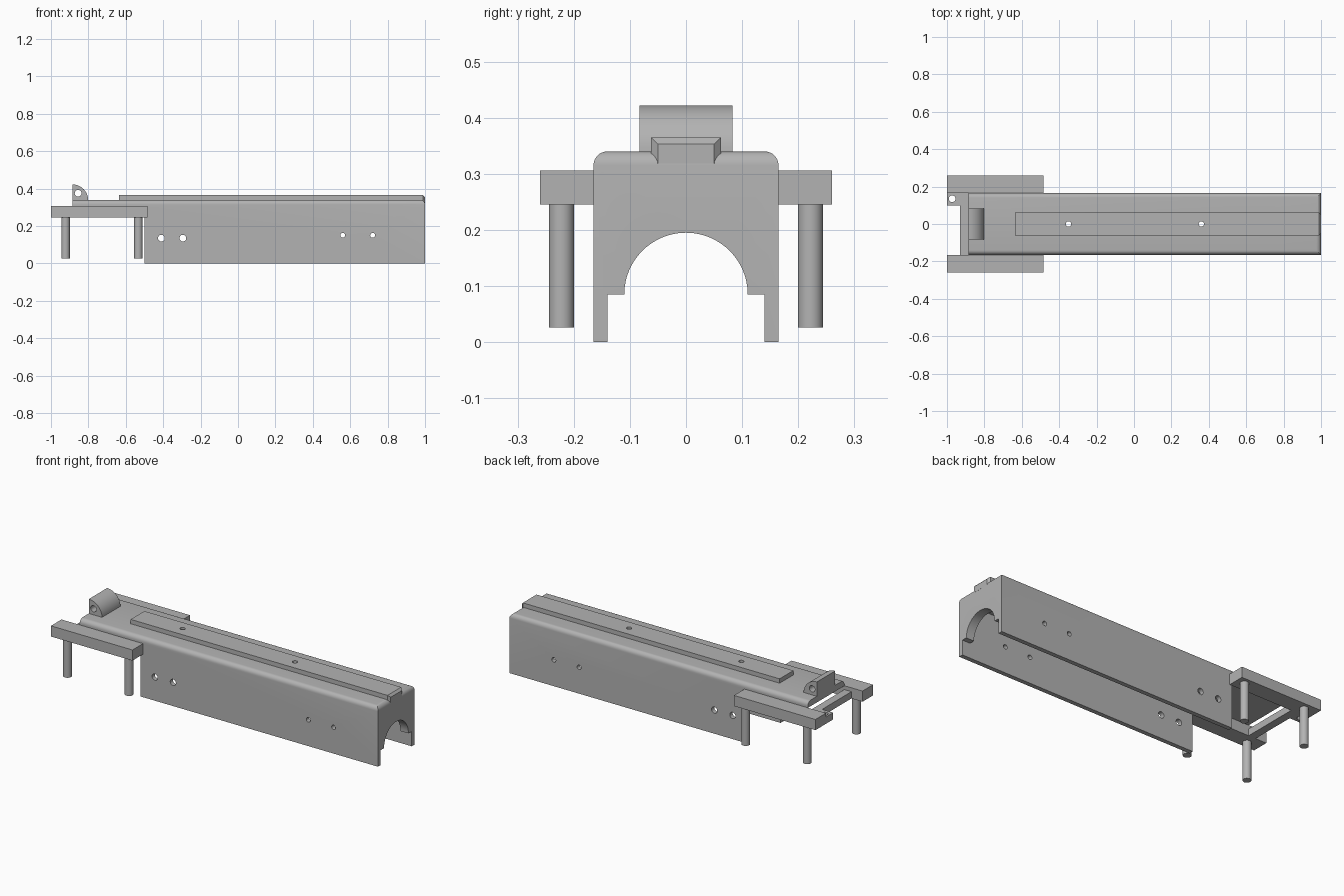
import bpy, bmesh, math
from mathutils import Matrix, Vector

cube = bpy.data.objects.get("Cube")
if cube:
    bpy.data.objects.remove(cube, do_unlink=True)

# One plain grey for every part
grey = bpy.data.materials.new("plain grey")
grey.use_nodes = True
colour = (0.45, 0.45, 0.45, 1)
grey.diffuse_color = colour
grey.node_tree.nodes["Principled BSDF"].inputs["Base Color"].default_value = colour


def finish(bm, name):
    bmesh.ops.recalc_face_normals(bm, faces=bm.faces)
    mesh = bpy.data.meshes.new(name)
    bm.to_mesh(mesh)
    bm.free()
    mesh.materials.append(grey)
    obj = bpy.data.objects.new(name, mesh)
    bpy.context.collection.objects.link(obj)
    return obj


def box(name, x, y, z, bevels=()):
    """Box from ranges; bevels are (edge test on midpoint, width, segments)."""
    bm = bmesh.new()
    size = Vector((x[1] - x[0], y[1] - y[0], z[1] - z[0]))
    centre = Vector((sum(x), sum(y), sum(z))) / 2
    bmesh.ops.create_cube(bm, size=1, matrix=Matrix.Translation(centre) @ Matrix.Diagonal((*size, 1)))
    for test, width, segments in bevels:
        edges = [e for e in bm.edges
                 if test((e.verts[0].co + e.verts[1].co) / 2 - centre)]
        bmesh.ops.bevel(bm, geom=edges, offset=width, segments=segments,
                        profile=0.5, affect='EDGES')
    return finish(bm, name)


def cylinder(name, centre, radius, length, axis='Z', sides=32):
    turn = {'X': Matrix.Rotation(math.pi / 2, 4, 'Y'),
            'Y': Matrix.Rotation(math.pi / 2, 4, 'X'), 'Z': Matrix()}[axis]
    bm = bmesh.new()
    bmesh.ops.create_cone(bm, cap_ends=True, segments=sides, radius1=radius, radius2=radius,
                          depth=length, matrix=Matrix.Translation(centre) @ turn)
    return finish(bm, name)


def cut(obj, cutter):
    mod = obj.modifiers.new("cut", 'BOOLEAN')
    mod.operation = 'DIFFERENCE'
    mod.solver = 'EXACT'
    mod.object = cutter
    bpy.context.view_layer.objects.active = obj
    bpy.ops.object.modifier_apply(modifier=mod.name)
    bpy.data.objects.remove(cutter, do_unlink=True)


# Long channel body with rounded upper edges along the sides and closed end
body = box("channel_body", (-0.885, 1), (-0.165, 0.165), (0, 0.34),
           [(lambda m: m.z > 0.1 and (abs(m.y) > 0.1 or m.x > 0.5), 0.025, 6)])
cut(body, box("front_cutter", (-1.2, -0.5), (-0.5, 0.5), (-0.2, 0.305)))
cut(body, box("cavity_cutter", (-0.7, 0.95), (-0.14, 0.14), (-0.2, 0.302)))

# Arched opening in the closed end
cut(body, box("leg_gap_cutter", (0.9, 1.2), (-0.14, 0.14), (-0.2, 0.085)))
cut(body, cylinder("arch_cutter", (1.05, 0, 0.085), 0.11, 0.3, 'X', 64))

# Pin holes through both side walls
for x, z, r in ((-0.41, 0.135, 0.018), (-0.295, 0.135, 0.018),
                (0.56, 0.15, 0.013), (0.72, 0.15, 0.013)):
    cut(body, cylinder("side_hole_cutter", (x, 0, z), r, 1, 'Y', 24))

# Raised strip on top, chamfered at the closed end
strip = box("top_strip", (-0.635, 1), (-0.062, 0.062), (0.318, 0.365),
            [(lambda m: m.x > 0.5 and (abs(m.y) > 0.03 or m.z > 0.01), 0.012, 1)])
for x in (-0.35, 0.36):
    for part in (body, strip):
        cut(part, cylinder("screw_hole_cutter", (x, 0, 0.34), 0.014, 0.2, 'Z', 24))

# Quarter-round lug with a cross hole
bm = bmesh.new()
corner = Vector((-0.885, -0.083, 0.338))
profile = [corner] + [corner + Vector((math.cos(a), 0, math.sin(a))) * 0.084
                      for a in (math.radians(i * 7.5) for i in range(13))]
face = bm.faces.new([bm.verts.new(p) for p in profile])
ret = bmesh.ops.extrude_face_region(bm, geom=[face])
bmesh.ops.translate(bm, vec=(0, 0.166, 0),
                    verts=[v for v in ret["geom"] if isinstance(v, bmesh.types.BMVert)])
lug = finish(bm, "rear_lug")
cut(lug, cylinder("lug_hole_cutter", (-0.855, 0, 0.375), 0.018, 1, 'Y', 24))

# Side rails, each carrying two round pins
for side, s in (("left", 1), ("right", -1)):
    box(side + "_rail", (-1, -0.485), sorted((s * 0.165, s * 0.26)), (0.245, 0.306))
    for place, x in (("outer", -0.922), ("inner", -0.533)):
        cylinder(f"{side}_{place}_pin", (x, s * 0.222, 0.136), 0.0225, 0.22)

# Cross bar between the rails and its drilled tab
box("cross_bar", (-0.93, -0.885), (-0.17, 0.17), (0.245, 0.284))
tab = box("drilled_tab", (-1, -0.925), (0.1, 0.17), (0.245, 0.284))
cut(tab, cylinder("tab_hole_cutter", (-0.972, 0.135, 0.26), 0.018, 0.3, 'Z', 24))

# Smooth curved faces, keep hard edges
bpy.ops.object.select_all(action='DESELECT')
for obj in bpy.context.collection.objects:
    if obj.type == 'MESH':
        obj.select_set(True)
        bpy.context.view_layer.objects.active = obj
bpy.ops.object.shade_smooth_by_angle(angle=math.radians(30))
